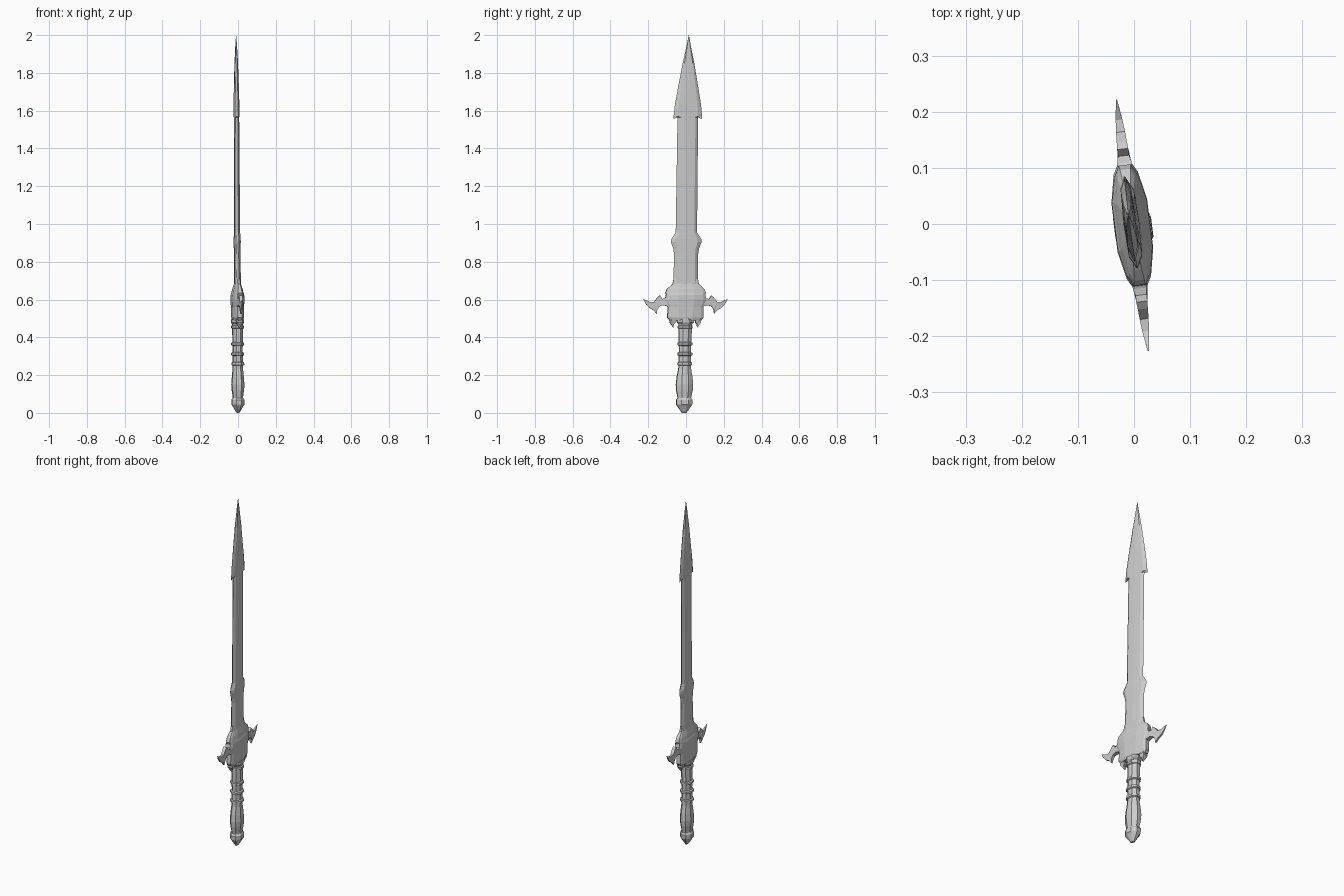
import bpy, bmesh, math
from mathutils import Matrix, Vector

TURN = Matrix.Rotation(math.radians(7.2), 3, 'Z')


def place(w, t, z):
    # w = across the blade, t = thickness; the sword is turned and leans a little
    return TURN @ Vector((t, w, 0)) + Vector((-0.005 * z, -0.01 + 0.0125 * z, z))


def finish(name, bm):
    bmesh.ops.recalc_face_normals(bm, faces=bm.faces[:])
    mesh = bpy.data.meshes.new(name)
    bm.to_mesh(mesh)
    bm.free()
    ob = bpy.data.objects.new(name, mesh)
    bpy.context.collection.objects.link(ob)
    return ob


def loft(name, rings):
    """Skin a stack of equal-sized rings of (w, t, z) points, capping both ends."""
    bm = bmesh.new()
    loops = [[bm.verts.new(place(*p)) for p in ring] for ring in rings]
    n = len(loops[0])
    for a, b in zip(loops, loops[1:]):
        for i in range(n):
            j = (i + 1) % n
            bm.faces.new((a[i], a[j], b[j], b[i]))
    bm.faces.new(loops[0])
    bm.faces.new(loops[-1])
    return finish(name, bm)


def plate(name, outline, side):
    """Flat shape from (w, z, half thickness) points, mirrored by side."""
    bm = bmesh.new()
    front = [bm.verts.new(place(side * w, t, z)) for w, z, t in outline]
    back = [bm.verts.new(place(side * w, -t, z)) for w, z, t in outline]
    n = len(front)
    caps = [bm.faces.new(front), bm.faces.new(back)]
    for i in range(n):
        j = (i + 1) % n
        bm.faces.new((front[i], front[j], back[j], back[i]))
    bmesh.ops.triangulate(bm, faces=caps)
    return finish(name, bm)


# Blade: sharp edges, bevelled flats, a slight central ridge
def blade_ring(z, w, t):
    half = [(w, 0.0), (w * 0.72, t * 0.85), (0, t), (-w * 0.72, t * 0.85)]
    return [(a, b, z) for a, b in half] + [(-a, -b, z) for a, b in half]


blade = [(0.62, 0.066, 0.016), (0.70, 0.066, 0.015), (0.84, 0.064, 0.014),
         (0.87, 0.069, 0.014), (0.905, 0.082, 0.014), (0.92, 0.080, 0.014),
         (0.955, 0.057, 0.013), (1.25, 0.056, 0.012), (1.565, 0.055, 0.011),
         (1.57, 0.076, 0.011), (1.63, 0.070, 0.011), (1.73, 0.053, 0.010),
         (1.85, 0.031, 0.008), (1.95, 0.010, 0.004), (2.0, 0.0006, 0.0004)]
loft("blade", [blade_ring(*r) for r in blade])

# Barbs hanging below the spear-shaped tip, and horns and hooks on each side
horn = [(0.08, 0.620, 0.016), (0.113, 0.605, 0.013), (0.125, 0.603, 0.010),
        (0.137, 0.622, 0.010), (0.150, 0.612, 0.009), (0.168, 0.588, 0.008),
        (0.190, 0.587, 0.006), (0.226, 0.604, 0.001), (0.212, 0.578, 0.003),
        (0.192, 0.556, 0.005), (0.170, 0.544, 0.006), (0.153, 0.524, 0.004),
        (0.151, 0.545, 0.008), (0.140, 0.564, 0.009), (0.118, 0.570, 0.012),
        (0.08, 0.560, 0.016)]
hook = [(0.050, 0.50, 0.018), (0.080, 0.50, 0.018), (0.083, 0.48, 0.014),
        (0.073, 0.465, 0.010), (0.063, 0.450, 0.004), (0.062, 0.470, 0.010),
        (0.055, 0.475, 0.014)]
barb = [(0.050, 1.58, 0.004), (0.074, 1.58, 0.002), (0.076, 1.556, 0.001),
        (0.064, 1.566, 0.003), (0.050, 1.566, 0.004)]
for label, side in (("left", -1), ("right", 1)):
    plate("guard_horn_" + label, horn, side)
    plate("guard_hook_" + label, hook, side)
    plate("tip_barb_" + label, barb, side)


# Guard block: long faceted section, thick in the middle
def guard_ring(z, w, t):
    half = [(w, t * 0.4), (w * 0.85, t * 0.68), (w * 0.4, t),
            (-w * 0.4, t), (-w * 0.85, t * 0.68), (-w, t * 0.4)]
    return [(a, b, z) for a, b in half] + [(-a, -b, z) for a, b in half]


guard = [(0.49, 0.084, 0.025), (0.505, 0.096, 0.029), (0.56, 0.094, 0.030),
         (0.575, 0.102, 0.031), (0.60, 0.110, 0.032), (0.625, 0.104, 0.031),
         (0.635, 0.108, 0.027), (0.655, 0.100, 0.023), (0.672, 0.082, 0.018),
         (0.682, 0.070, 0.015), (0.71, 0.065, 0.012)]
loft("guard_block", [guard_ring(*r) for r in guard])


# Grip and pommel: eight-sided turned shapes
def round_ring(z, w, t):
    angles = [math.radians(22.5 + 45 * i) for i in range(8)]
    k = 1 / math.cos(math.radians(22.5))
    return [(w * k * math.cos(a), t * k * math.sin(a), z) for a in angles]


grip = [(0.07, 0.034, 0.026), (0.085, 0.036, 0.026), (0.12, 0.043, 0.031),
        (0.15, 0.045, 0.033), (0.19, 0.041, 0.030), (0.235, 0.033, 0.026),
        (0.33, 0.031, 0.025), (0.42, 0.034, 0.027), (0.50, 0.036, 0.028)]
loft("grip", [round_ring(*r) for r in grip])

for i, z in enumerate((0.26, 0.312, 0.365, 0.455)):
    profile = [(-0.010, 0.030), (-0.006, 0.038), (0.006, 0.038), (0.010, 0.030)]
    loft("grip_ring_%d" % (i + 1), [round_ring(z + dz, r, r * 0.86) for dz, r in profile])

collar = [(0.47, 0.036, 0.028), (0.478, 0.044, 0.033), (0.495, 0.044, 0.033)]
loft("grip_collar", [round_ring(*r) for r in collar])

pommel = [(0.0, 0.012, 0.006), (0.008, 0.017, 0.012), (0.035, 0.036, 0.026),
          (0.045, 0.042, 0.033), (0.068, 0.043, 0.033), (0.078, 0.036, 0.028)]
loft("pommel", [round_ring(*r) for r in pommel])
